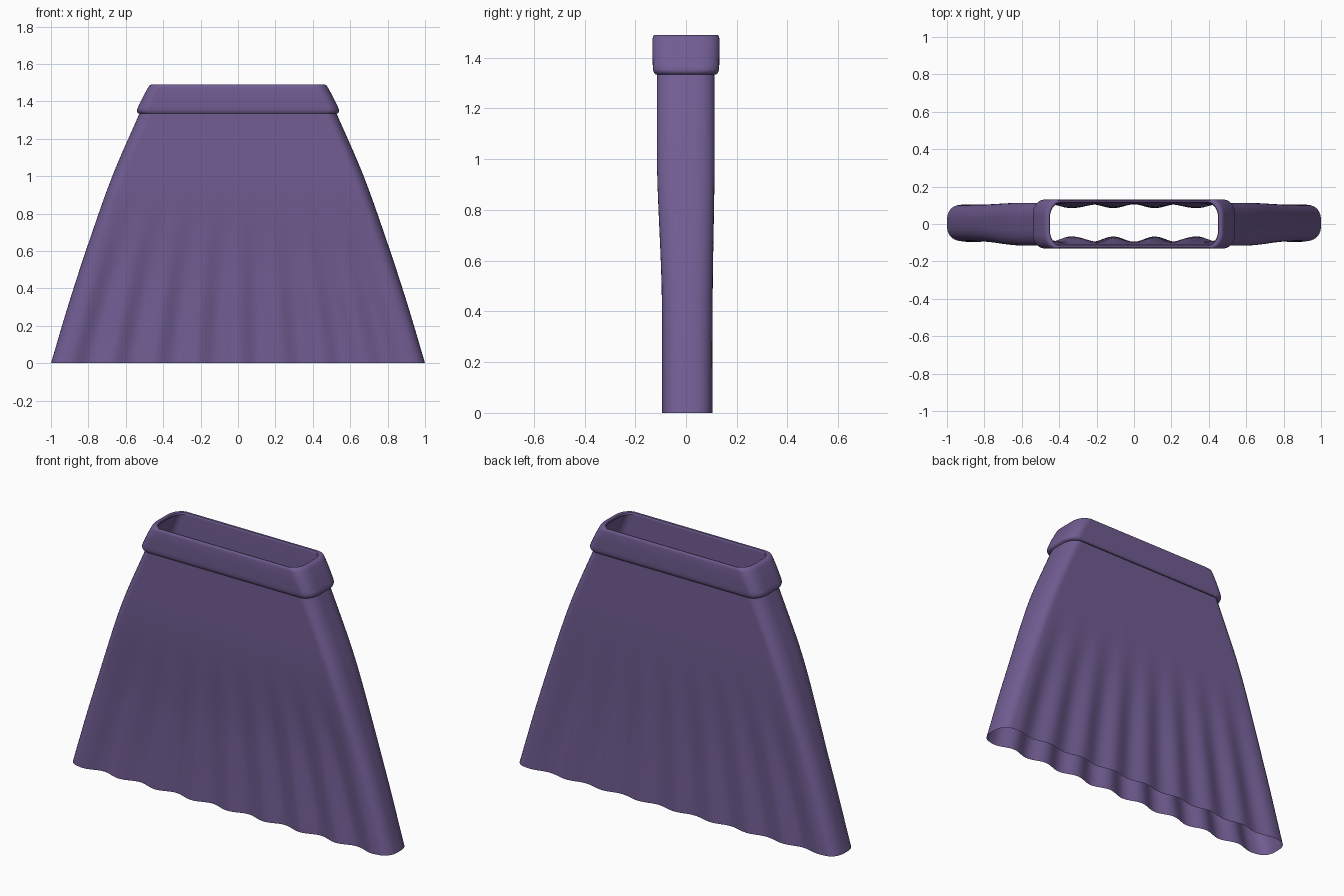
import bpy
import bmesh
from math import sin, cos, pi

cube = bpy.data.objects.get("Cube")
if cube:
    bpy.data.objects.remove(cube, do_unlink=True)

purple = bpy.data.materials.new("purple cloth")
color = (0.165, 0.11, 0.29, 1)
purple.diffuse_color = color
purple.use_nodes = True
purple.node_tree.nodes["Principled BSDF"].inputs["Base Color"].default_value = color

FLAT, ARC = 96, 8


def ring(half_x, front, back, rx, ry, z, fold=0):
    """Rounded rectangle outline; fold ripples the front and back panels."""
    quarter = [(half_x - rx + rx * sin(a), ry * (1 - cos(a)))
               for a in (pi / 2 * i / ARC for i in range(1, ARC + 1))]
    inner = half_x - rx
    top = [(inner * (2 * i / FLAT - 1), 0) for i in range(FLAT + 1)]
    half = [(-x, d) for x, d in reversed(quarter)] + top + quarter

    def ripple(x):
        fade = min(1, (half_x - abs(x)) / 0.08)
        return fold * fade * (0.5 - 0.5 * cos(2 * pi * x / half_x / 0.225))

    lower = [(x, front + d + 0.028 * ripple(x), z) for x, d in half]
    upper = [(x, back - d - 0.020 * ripple(x), z) for x, d in reversed(half)]
    return lower + upper


def loft(name, rings):
    """Skin a stack of outlines into one open, smooth surface."""
    bm = bmesh.new()
    rows = [[bm.verts.new(p) for p in r] for r in rings]
    n = len(rows[0])
    for a, b in zip(rows, rows[1:]):
        for i in range(n):
            j = (i + 1) % n
            bm.faces.new((a[i], a[j], b[j], b[i]))
    bmesh.ops.remove_doubles(bm, verts=bm.verts, dist=0.0001)
    mesh = bpy.data.meshes.new(name)
    bm.to_mesh(mesh)
    bm.free()
    mesh.materials.append(purple)
    obj = bpy.data.objects.new(name, mesh)
    bpy.context.collection.objects.link(obj)
    bpy.ops.object.select_all(action="DESELECT")
    obj.select_set(True)
    bpy.context.view_layer.objects.active = obj
    bpy.ops.object.shade_smooth_by_angle(angle=pi / 4)
    return obj


def smooth(t):
    t = max(0, min(1, t))
    return t * t * (3 - 2 * t)


def sample(profile, z):
    """Catmull-Rom interpolation of evenly spaced values over the skirt height."""
    t = z / 1.34 * (len(profile) - 1)
    i = min(int(t), len(profile) - 2)
    t -= i
    b, c = profile[i], profile[i + 1]
    a = profile[i - 1] if i else 2 * b - c
    d = profile[i + 2] if i + 2 < len(profile) else 2 * c - b
    return b + t / 2 * (c - a + t * (2 * a - 5 * b + 4 * c - d + t * (3 * (b - c) + d - a)))


# Flared skirt, with folds that deepen toward the hem
widths = [1.0, 0.90, 0.79, 0.67, 0.525]
skirt = []
for k in range(33):
    z = 1.34 * k / 32
    s = smooth((z - 0.4) / 0.65)
    skirt.append(ring(sample(widths, z), -0.095 - 0.02 * s, 0.105 + 0.008 * s,
                      0.06, 0.085, z, 1 - smooth((z - 0.1) / 0.85)))
skirt.append(ring(0.455, -0.115, 0.115, 0.04, 0.06, 1.48))
loft("skirt", skirt)

# Waistband with rolled lower edge and a thin rim around the opening
band = [(0.515, 0.110, 1.334), (0.530, 0.120, 1.334), (0.538, 0.126, 1.340),
        (0.541, 0.130, 1.352), (0.535, 0.131, 1.368), (0.505, 0.132, 1.43),
        (0.482, 0.132, 1.472), (0.474, 0.130, 1.485), (0.464, 0.125, 1.49),
        (0.452, 0.117, 1.488), (0.450, 0.114, 1.478)]
loft("waistband", [ring(x, -y, y, 0.06, 0.08, z) for x, y, z in band])
